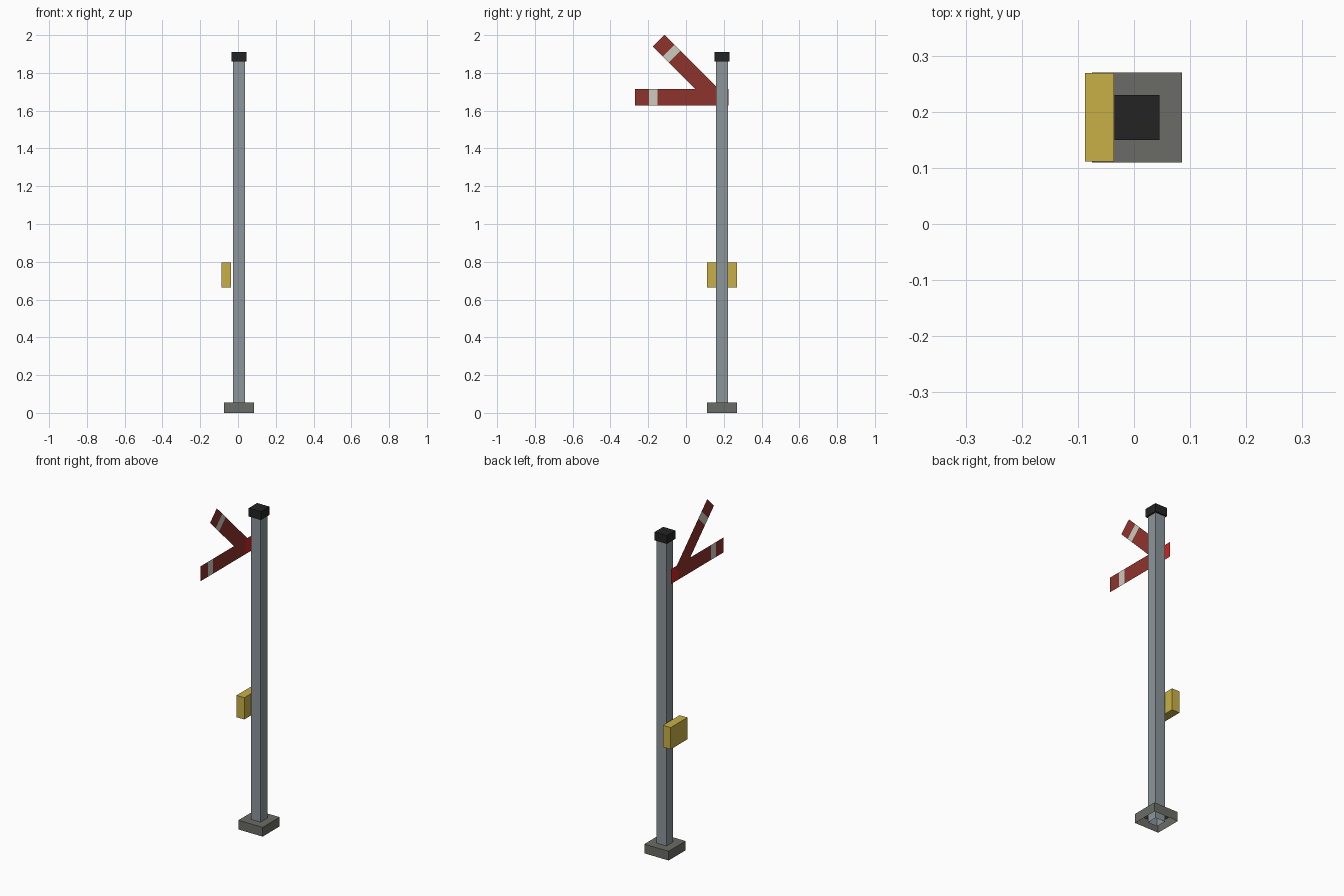
import bpy, bmesh, math
from mathutils import Vector

if "Cube" in bpy.data.objects:
    bpy.data.objects.remove(bpy.data.objects["Cube"])


def linear(c):
    c /= 255
    return c / 12.92 if c <= 0.04045 else ((c + 0.055) / 1.055) ** 2.4


def material(name, r, g, b):
    m = bpy.data.materials.new(name)
    m.diffuse_color = (linear(r), linear(g), linear(b), 1)
    m.use_nodes = True
    m.node_tree.nodes["Principled BSDF"].inputs["Base Color"].default_value = m.diffuse_color
    return m


STEEL = material("grey steel", 140, 150, 155)
CONCRETE = material("dark concrete", 107, 107, 103)
BLACK = material("black", 35, 35, 35)
YELLOW = material("yellow", 200, 176, 70)
RED = material("brick red", 143, 52, 44)
BRIGHT = material("bright red", 205, 35, 32)
WHITE = material("off white", 205, 202, 188)


def finish(name, bm, *mats):
    me = bpy.data.meshes.new(name)
    bm.to_mesh(me)
    bm.free()
    for m in mats:
        me.materials.append(m)
    ob = bpy.data.objects.new(name, me)
    bpy.context.collection.objects.link(ob)
    return ob


def box(name, lo, hi, mat, open_bottom=False):
    bm = bmesh.new()
    bmesh.ops.create_cube(bm, size=1)
    lo, hi = Vector(lo), Vector(hi)
    for v in bm.verts:
        v.co = (lo + hi) / 2 + v.co * (hi - lo)
    if open_bottom:
        bm.normal_update()
        bottom = [f for f in bm.faces if f.normal.z < -0.5]
        bmesh.ops.delete(bm, geom=bottom, context='FACES_ONLY')
    return finish(name, bm, mat)


CX, CY = 0.0055, 0.19


def column(name, half, z0, z1, mat, open_bottom=False):
    return box(name, (CX - half, CY - half, z0), (CX + half, CY + half, z1),
               mat, open_bottom)


# Post, footing and cap share one axis
column("base", 0.08, 0, 0.055, CONCRETE, True)
column("post", 0.032, 0, 1.87, STEEL, True)
column("cap", 0.04, 1.86, 1.91, BLACK)

# Control box on the side of the post
box("control_box", (-0.0875, 0.111, 0.665), (-0.036, 0.269, 0.795), YELLOW)

# Thin signal arms: strips with a white band, swung about a shared pivot
PIVOT_Y, PIVOT_Z, HALF = 0.155, 1.671, 0.0445


def strip(name, x, angle, stops, mats):
    bm = bmesh.new()
    c, s = math.cos(angle), math.sin(angle)
    pairs = [[bm.verts.new((x, PIVOT_Y - d * c + w * s, PIVOT_Z + d * s + w * c))
              for w in (-HALF, HALF)] for d in stops]
    for i, (a, b) in enumerate(zip(pairs, pairs[1:])):
        f = bm.faces.new((a[0], a[1], b[1], b[0]))
        f.material_index = i % 2
    return finish(name, bm, *mats)


STOPS = (0.0, 0.305, 0.35, 0.424)
strip("level_arm", -0.06, 0, STOPS, (RED, WHITE))
strip("raised_arm", -0.0605, math.radians(45), STOPS, (RED, WHITE))
strip("arm_tail", -0.06, 0, (-0.0705, 0.0), (BRIGHT,))
